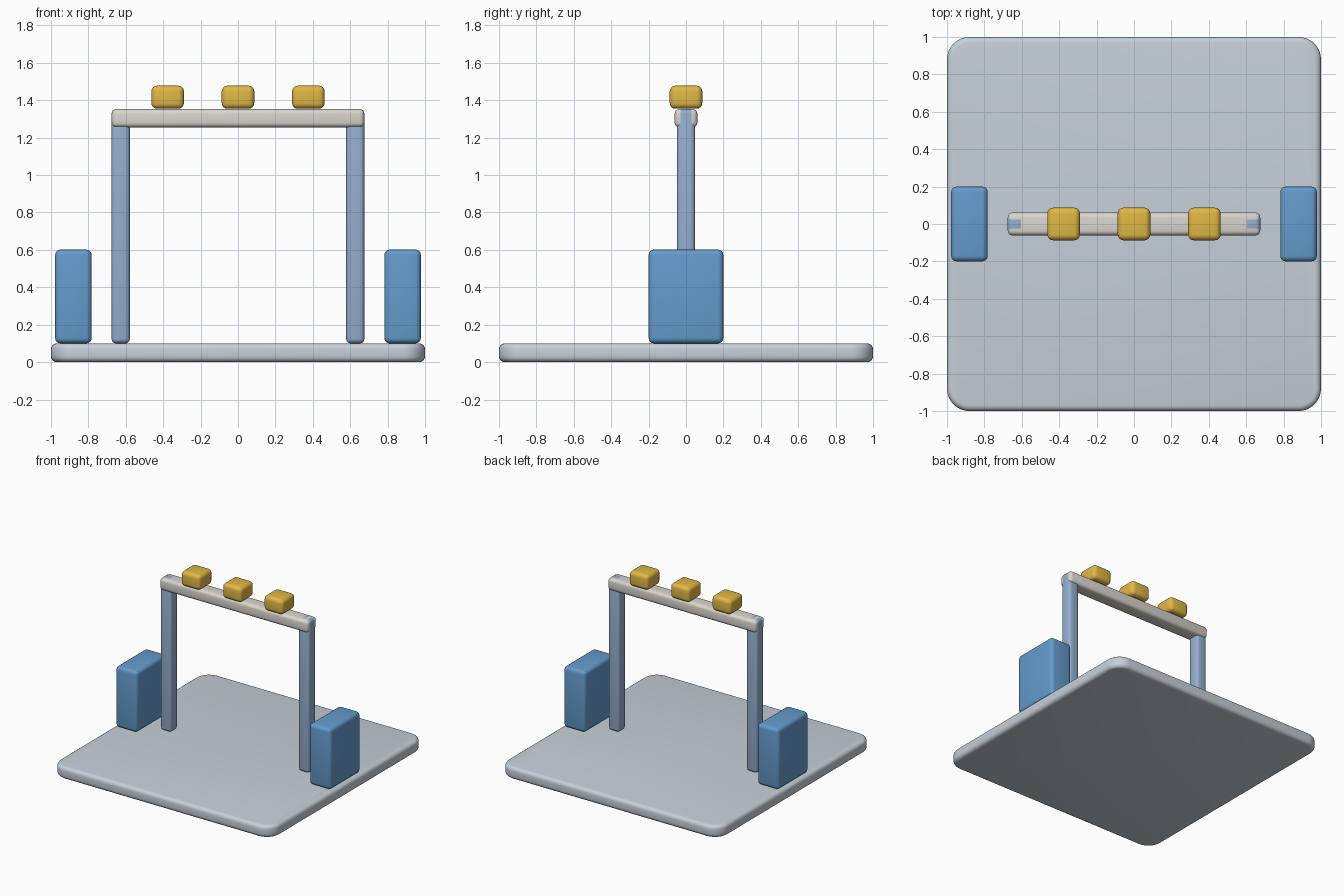
import bpy
import bmesh
from mathutils import Vector

if "Cube" in bpy.data.objects:
    bpy.data.objects.remove(bpy.data.objects["Cube"])


def material(name, rgb):
    mat = bpy.data.materials.new(name)
    mat.diffuse_color = (*rgb, 1)
    mat.use_nodes = True
    mat.node_tree.nodes["Principled BSDF"].inputs["Base Color"].default_value = mat.diffuse_color
    return mat


BASE = material("pale_blue_grey", (0.57, 0.63, 0.69))
BLUE = material("blue", (0.13, 0.33, 0.61))
STEEL = material("steel_blue", (0.30, 0.43, 0.62))
CREAM = material("warm_white", (0.70, 0.67, 0.62))
YELLOW = material("yellow", (0.75, 0.48, 0.06))


def rounded_box(name, low, high, radius, mat, corner=0):
    """Box between two points with soft edges; corner rounds the plan outline first."""
    low, high = Vector(low), Vector(high)
    mid, size = (low + high) / 2, high - low
    bm = bmesh.new()
    bmesh.ops.create_cube(bm, size=1)
    for v in bm.verts:
        v.co = Vector(a * b for a, b in zip(v.co, size))
    if corner:
        upright = [e for e in bm.edges
                   if abs(e.verts[0].co.z - e.verts[1].co.z) > size.z / 2]
        bmesh.ops.bevel(bm, geom=upright, offset=corner, segments=8,
                        profile=0.5, affect='EDGES')
        edges = [e for e in bm.edges
                 if abs(e.verts[0].co.z - e.verts[1].co.z) < 1e-5]
    else:
        edges = bm.edges[:]
    bmesh.ops.bevel(bm, geom=edges, offset=radius, segments=4,
                    profile=0.5, affect='EDGES')
    bmesh.ops.recalc_face_normals(bm, faces=bm.faces)
    mesh = bpy.data.meshes.new(name)
    bm.to_mesh(mesh)
    bm.free()
    mesh.materials.append(mat)
    obj = bpy.data.objects.new(name, mesh)
    obj.location = mid
    bpy.context.collection.objects.link(obj)
    bpy.ops.object.select_all(action='DESELECT')
    obj.select_set(True)
    bpy.context.view_layer.objects.active = obj
    bpy.ops.object.shade_smooth_by_angle()
    return obj


# Stage floor
rounded_box("stage_floor", (-1, -1, 0), (1, 1, 0.1), 0.03, BASE, corner=0.12)

# Truss posts and speaker stacks on both sides
for side, s in (("left", -1), ("right", 1)):
    px, sx = s * 0.627, s * 0.88
    rounded_box(f"truss_post_{side}", (px - 0.049, -0.049, 0.1),
                (px + 0.049, 0.049, 1.353), 0.025, STEEL)
    rounded_box(f"speaker_{side}", (sx - 0.098, -0.2, 0.1),
                (sx + 0.098, 0.2, 0.602), 0.03, BLUE)

# Overhead beam
rounded_box("truss_beam", (-0.675, -0.061, 1.255), (0.675, 0.061, 1.353),
            0.025, CREAM)

# Row of lamps along the beam
for i, x in enumerate((-0.376, 0, 0.376)):
    rounded_box(f"lamp_{i + 1}", (x - 0.087, -0.087, 1.355),
                (x + 0.087, 0.087, 1.478), 0.03, YELLOW)
